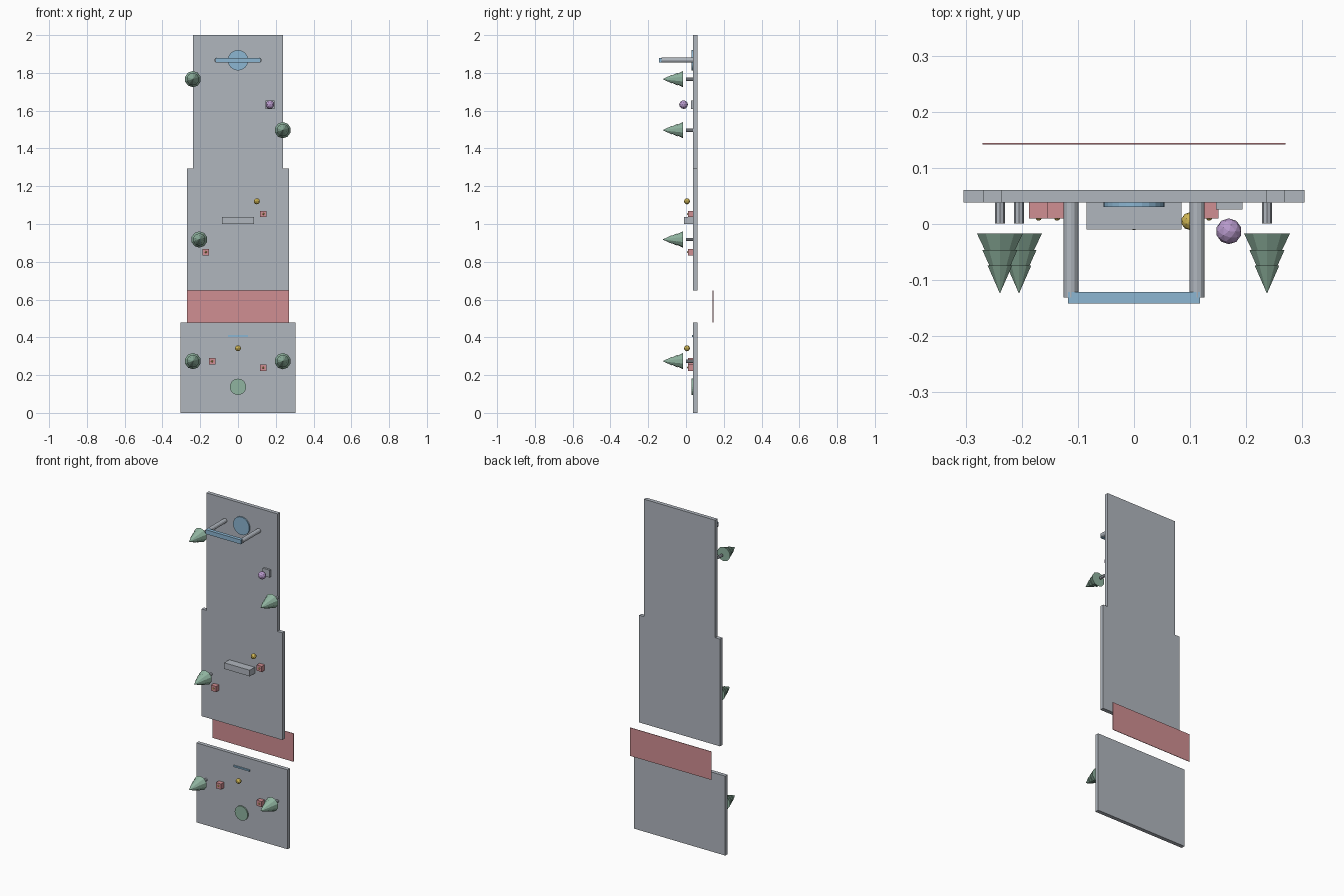
import bpy, math

if "Cube" in bpy.data.objects:
    bpy.data.objects.remove(bpy.data.objects["Cube"])

def material(name, r, g, b):
    m = bpy.data.materials.new(name)
    lin = [((c / 255 + 0.055) / 1.055) ** 2.4 for c in (r, g, b)]
    m.diffuse_color = (*lin, 1)
    m.use_nodes = True
    m.node_tree.nodes["Principled BSDF"].inputs["Base Color"].default_value = m.diffuse_color
    return m

GREY = material("stone grey", 176, 182, 190)
RED = material("soft red", 208, 142, 146)
BLUE = material("sky blue", 140, 182, 210)
GREEN = material("pine green", 144, 180, 160)
GOLD = material("gold", 208, 182, 84)
PURPLE = material("lilac", 184, 154, 204)

def finish(name, mat):
    o = bpy.context.object
    o.name = name
    o.data.materials.append(mat)
    return o

def box(name, mat, x0, x1, y0, y1, z0, z1):
    bpy.ops.mesh.primitive_cube_add(size=1, location=((x0 + x1) / 2, (y0 + y1) / 2, (z0 + z1) / 2))
    bpy.context.object.scale = (x1 - x0, y1 - y0, z1 - z0)
    return finish(name, mat)

# cylinder or cone along y, from y0 (radius r0) towards the front at y1 (radius r1)
def rod(name, mat, x, z, y0, y1, r0, r1, sides):
    bpy.ops.mesh.primitive_cone_add(vertices=sides, radius1=r0, radius2=r1, depth=y0 - y1,
                                    location=(x, (y0 + y1) / 2, z), rotation=(math.pi / 2, 0, 0))
    return finish(name, mat)

def ball(name, mat, x, y, z, r, sub=2):
    bpy.ops.mesh.primitive_ico_sphere_add(subdivisions=sub, radius=r, location=(x, y, z))
    return finish(name, mat)

F, B = 0.038, 0.061  # front and back of the slabs

# slabs, with the recessed red sheet behind the gap
box("upper_slab", GREY, -0.237, 0.237, F, B, 1.293, 2.0)
box("middle_slab", GREY, -0.269, 0.269, F, B, 0.648, 1.293)
box("lower_slab", GREY, -0.304, 0.304, F, B, 0.0, 0.478)
box("gap_sheet", RED, -0.27, 0.27, 0.1415, 0.1445, 0.478, 0.648)

# gate: two posts, a crossbar and a disc
for sx, side in ((-1, "left"), (1, "right")):
    rod("gate_post_" + side, GREY, sx * 0.1125, 1.867, F, -0.131, 0.0133, 0.0133, 12)
box("gate_crossbar", BLUE, -0.118, 0.118, -0.142, -0.121, 1.854, 1.88)
rod("goal_disc", BLUE, 0, 1.867, F, 0.03, 0.054, 0.054, 24)

# start disc and line
rod("start_disc", GREEN, 0, 0.138, F, 0.03, 0.043, 0.043, 24)
box("start_line", BLUE, -0.053, 0.053, 0.031, F, 0.403, 0.412)

# ledge and gem on its block
box("ledge", GREY, -0.085, 0.085, -0.01, F, 1.0, 1.037)
box("gem_block", GREY, 0.146, 0.193, 0.026, F, 1.61, 1.654)
ball("gem", PURPLE, 0.169, -0.013, 1.632, 0.023)

# gold beads
for x, z in ((0.1, 1.12), (0, 0.342)):
    ball("gold_bead", GOLD, x, 0.005, z, 0.016)

# red cubes with a small gold knob
for x, z in ((0.134, 1.053), (-0.17, 0.851), (-0.137, 0.273), (0.134, 0.24)):
    box("red_cube", RED, x - 0.017, x + 0.017, 0.01, F, z - 0.017, z + 0.017)
    ball("cube_knob", GOLD, x, 0.011, z, 0.006, 1)

# pine trees pointing to the front: trunk and three stacked cones
for x, z in ((-0.239, 1.767), (0.237, 1.497), (-0.205, 0.918), (-0.239, 0.274), (0.237, 0.274)):
    rod("trunk", GREY, x, z, F, 0.001, 0.009, 0.009, 8)
    for y, r, h in ((-0.017, 0.043, 0.086), (-0.046, 0.033, 0.07), (-0.074, 0.023, 0.05)):
        rod("pine_tier", GREEN, x, z, y, y - h, r, 0, 10)
